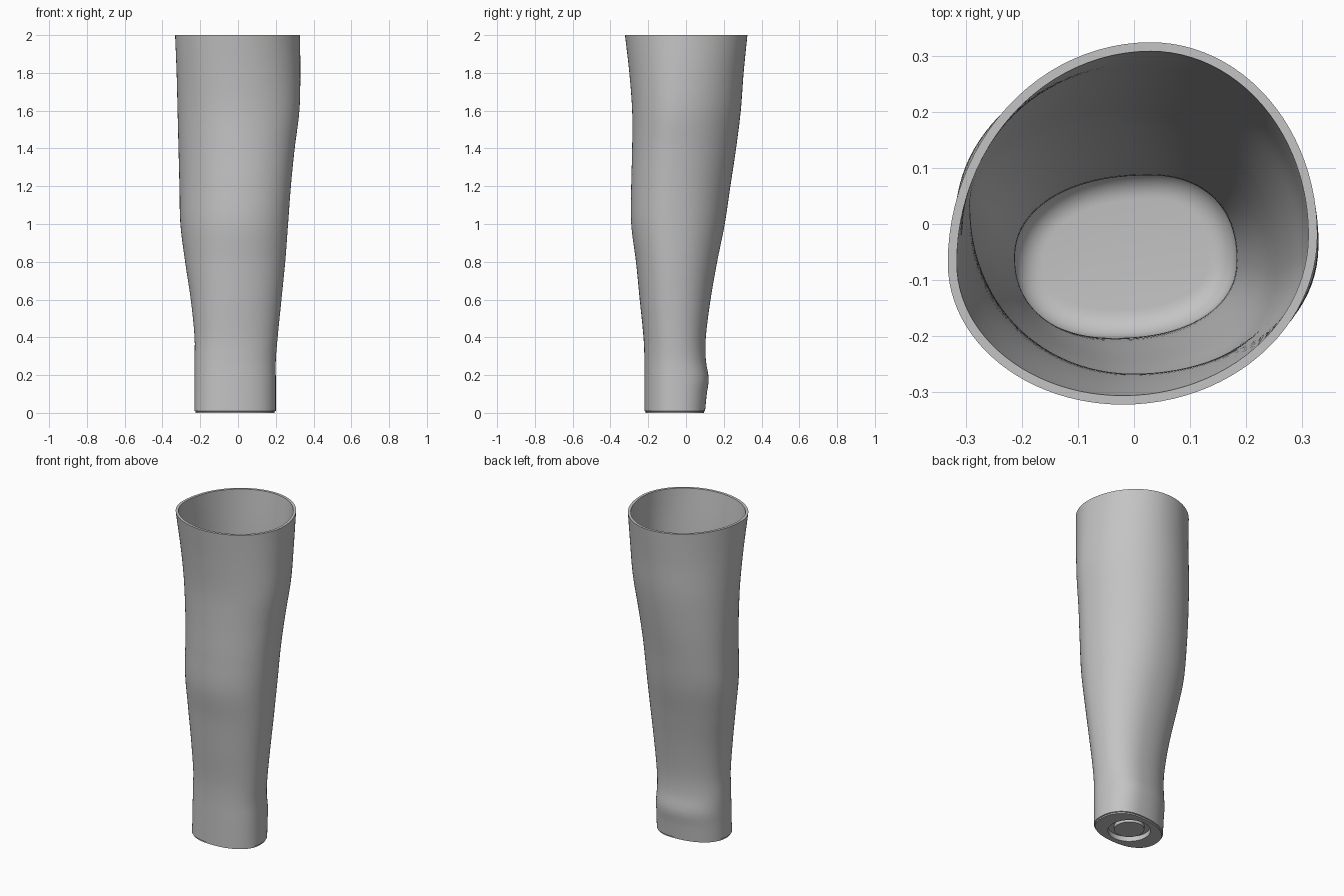
import bpy, bmesh
from math import sin, cos, pi, radians

cube = bpy.data.objects.get("Cube")
if cube:
    bpy.data.objects.remove(cube, do_unlink=True)

SIDES = 96
WALL = 0.016
FLOOR = 0.06
FILLET = 0.05

# Height: left, right, front and back limits of the shell
LIMITS = [
    (0.0, -.23, .20, -.22, .10),
    (0.1, -.23, .20, -.22, .11),
    (0.18, -.23, .20, -.22, .12),
    (0.28, -.23, .20, -.22, .105),
    (0.4, -.23, .21, -.225, .105),
    (0.6, -.25, .23, -.245, .13),
    (0.8, -.28, .25, -.265, .165),
    (1.0, -.305, .265, -.29, .205),
    (1.2, -.31, .28, -.29, .235),
    (1.4, -.315, .30, -.285, .265),
    (1.6, -.32, .325, -.285, .29),
    (1.8, -.325, .33, -.30, .305),
    (2.0, -.333, .328, -.323, .325),
]

# Height: y of left limit, y of right limit, x of front limit, x of back limit, roundness
SKEW = [
    (0.0, -.08, -.06, -.04, .04, 2.25),
    (0.5, -.05, -.07, -.03, .02, 2.15),
    (1.1, .03, -.08, 0, -.03, 2.05),
    (1.5, .02, -.06, 0, -.01, 2),
    (2.0, -.07, -.02, -.02, .03, 2),
]


def blend(table, z):
    """Smooth cubic interpolation of the table rows by height."""
    last = len(table) - 1
    i = 0
    while i < last - 1 and z > table[i + 1][0]:
        i += 1
    a, b = table[i], table[i + 1]
    before, after = table[max(i - 1, 0)], table[min(i + 2, last)]
    span = b[0] - a[0]
    t = (z - a[0]) / span
    result = []
    for k in range(1, len(a)):
        slope_a = (b[k] - before[k]) / (b[0] - before[0]) * span
        slope_b = (after[k] - a[k]) / (after[0] - a[0]) * span
        rise = b[k] - a[k]
        c = 3 * rise - 2 * slope_a - slope_b
        d = slope_a + slope_b - 2 * rise
        result.append(a[k] + t * (slope_a + t * (c + t * d)))
    return result


def section(z, inset=0.0, shape_z=None):
    """Rounded, lopsided cross-section made of four quarter curves."""
    s = z if shape_z is None else shape_z
    left, right, front, back = blend(LIMITS, s)
    left_y, right_y, front_x, back_x, power = blend(SKEW, s)
    left, right, front, back = left + inset, right - inset, front + inset, back - inset
    points = []
    for i in range(SIDES):
        angle = 2 * pi * i / SIDES
        c, n = cos(angle), sin(angle)
        x0 = back_x if n >= 0 else front_x
        y0 = right_y if c >= 0 else left_y
        wide = (right - x0) if c >= 0 else (left - x0)
        deep = (back - y0) if n >= 0 else (front - y0)
        points.append((x0 + wide * abs(c) ** (2 / power),
                       y0 + deep * abs(n) ** (2 / power), z))
    return points


def circle(radius, z):
    return [(-0.015 + radius * cos(2 * pi * i / SIDES),
             -0.06 + radius * sin(2 * pi * i / SIDES), z) for i in range(SIDES)]


def steps(start, end, count):
    return [start + (end - start) * i / count for i in range(count + 1)]


# Underside: coupling disc inside a round recess
rings = [circle(0.085, 0.008), circle(0.085, 0.03), circle(0.12, 0.03), circle(0.12, 0)]

# Outer surface with a small step line at the base, then the flat rim
rings += [section(0, 0.006), section(0.008, 0.006), section(0.01)]
rings += [section(z) for z in steps(0.03, 2, 70)]

# Inner surface, going down into a filleted floor
rings += [section(z, WALL) for z in steps(2, FLOOR + FILLET, 60)]
for i in range(1, 9):
    a = pi / 2 * i / 8
    rings.append(section(FLOOR + FILLET * (1 - sin(a)),
                         WALL + FILLET * (1 - cos(a)), FLOOR + FILLET))

# Loft all rings into one closed shell
bm = bmesh.new()
loops = [[bm.verts.new(p) for p in ring] for ring in rings]
for low, high in zip(loops, loops[1:]):
    for i in range(SIDES):
        j = (i + 1) % SIDES
        bm.faces.new((low[i], low[j], high[j], high[i]))
bm.faces.new(list(reversed(loops[0])))
bm.faces.new(loops[-1])
bmesh.ops.recalc_face_normals(bm, faces=bm.faces)
mesh = bpy.data.meshes.new("limb_socket")
bm.to_mesh(mesh)
bm.free()

socket = bpy.data.objects.new("limb_socket", mesh)
bpy.context.collection.objects.link(socket)

# Plain grey plastic
grey = bpy.data.materials.new("light_grey")
grey.use_nodes = True
colour = (0.55, 0.55, 0.55, 1)
grey.diffuse_color = colour
for node in grey.node_tree.nodes:
    if node.type == 'BSDF_PRINCIPLED':
        node.inputs["Base Color"].default_value = colour
mesh.materials.append(grey)

bpy.ops.object.select_all(action='DESELECT')
socket.select_set(True)
bpy.context.view_layer.objects.active = socket
bpy.ops.object.shade_smooth_by_angle(angle=radians(35))
